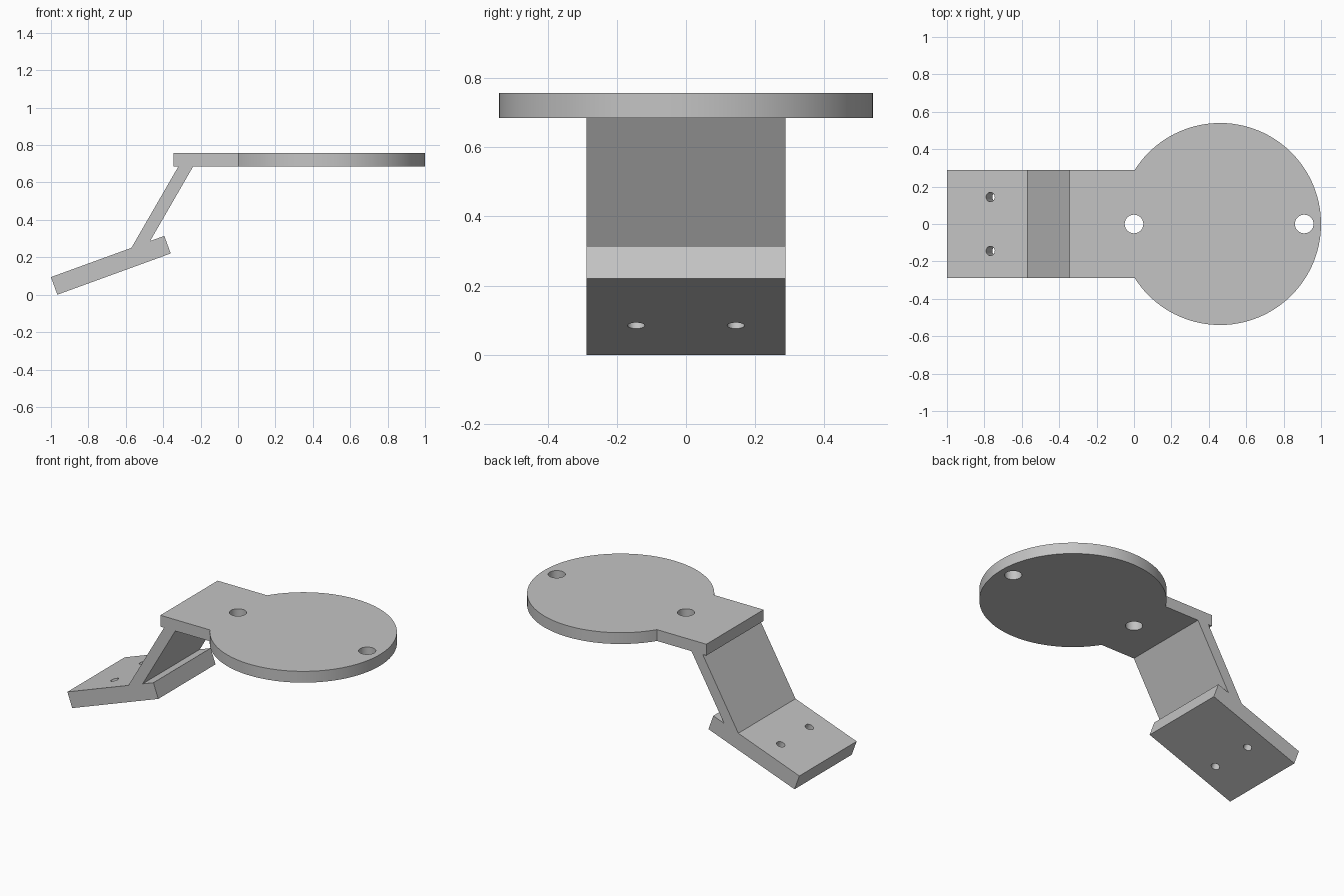
import bpy, bmesh
from math import radians, sin, cos, tan, asin, pi
from mathutils import Vector, Matrix

cube = bpy.data.objects.get("Cube")
if cube:
    bpy.data.objects.remove(cube, do_unlink=True)

grey = bpy.data.materials.new("light grey")
grey.use_nodes = True
grey.diffuse_color = (0.55, 0.55, 0.55, 1)
grey.node_tree.nodes["Principled BSDF"].inputs["Base Color"].default_value = (0.55, 0.55, 0.55, 1)

HALF_WIDTH = 0.288
TILT, LEAN = radians(20), radians(60)
PLATE_BOTTOM, PLATE_TOP = 0.685, 0.757


def extrude(name, points, offset):
    """Solid made by sweeping a flat outline along an offset."""
    bm = bmesh.new()
    face = bm.faces.new([bm.verts.new(p) for p in points])
    swept = bmesh.ops.extrude_face_region(bm, geom=[face])["geom"]
    verts = [v for v in swept if isinstance(v, bmesh.types.BMVert)]
    bmesh.ops.translate(bm, verts=verts, vec=offset)
    bmesh.ops.recalc_face_normals(bm, faces=bm.faces)
    mesh = bpy.data.meshes.new(name)
    bm.to_mesh(mesh)
    bm.free()
    mesh.materials.append(grey)
    obj = bpy.data.objects.new(name, mesh)
    bpy.context.collection.objects.link(obj)
    return obj


def side_profile(name, points):
    """Part with a constant side outline across the full width."""
    return extrude(name, [(x, -HALF_WIDTH, z) for x, z in points], (0, 2 * HALF_WIDTH, 0))


def activate(obj):
    bpy.ops.object.select_all(action='DESELECT')
    obj.select_set(True)
    bpy.context.view_layer.objects.active = obj


def drill(obj, centre, radius, tilt=0):
    """Cut a round through hole."""
    bm = bmesh.new()
    bmesh.ops.create_cone(bm, cap_ends=True, segments=32, radius1=radius, radius2=radius, depth=0.3,
                          matrix=Matrix.Translation(centre) @ Matrix.Rotation(-tilt, 4, 'Y'))
    mesh = bpy.data.meshes.new("hole_cutter")
    bm.to_mesh(mesh)
    bm.free()
    mesh.materials.append(grey)
    cutter = bpy.data.objects.new("hole_cutter", mesh)
    cutter.hide_render = True
    bpy.context.collection.objects.link(cutter)
    mod = obj.modifiers.new("hole", 'BOOLEAN')
    mod.operation, mod.solver, mod.object = 'DIFFERENCE', 'EXACT', cutter
    activate(obj)
    bpy.ops.object.modifier_apply(modifier=mod.name)
    bpy.data.objects.remove(cutter, do_unlink=True)


# Round top plate with a rectangular tongue
RADIUS, CENTRE, STEPS = 0.54, 0.46, 96
start = pi - asin(HALF_WIDTH / RADIUS)
outline = [(-0.345, HALF_WIDTH), (-0.345, -HALF_WIDTH)]
for i in range(STEPS + 1):
    a = -start + 2 * start * i / STEPS
    outline.append((CENTRE + RADIUS * cos(a), RADIUS * sin(a)))
top_plate = extrude("top_plate", [(x, y, PLATE_BOTTOM) for x, y in outline],
                    (0, 0, PLATE_TOP - PLATE_BOTTOM))
for x in (0, 0.91):
    drill(top_plate, (x, 0, PLATE_TOP), 0.05)

# Tilted mounting plate at the foot
THICK, LENGTH = 0.1, 0.645
along = Vector((cos(TILT), sin(TILT)))
up = Vector((-sin(TILT), cos(TILT))) * THICK
low = Vector((-1 - up.x, 0))
mounting_plate = side_profile("mounting_plate",
                              [low, low + along * LENGTH, low + along * LENGTH + up, low + up])
middle = low + along * 0.247 + up / 2
for y in (-0.144, 0.144):
    drill(mounting_plate, (middle.x, y, middle.y), 0.025, TILT)

# Leaning strut between the two plates
foot = [(x, up.y + (x + 1) * tan(TILT)) for x in (-0.57, -0.47)]
head = [(x + (PLATE_BOTTOM - z) / tan(LEAN), PLATE_BOTTOM) for x, z in foot]
strut = side_profile("strut", foot + head[::-1])

for obj in (top_plate, mounting_plate, strut):
    activate(obj)
    bpy.ops.object.shade_smooth_by_angle(angle=radians(30))
